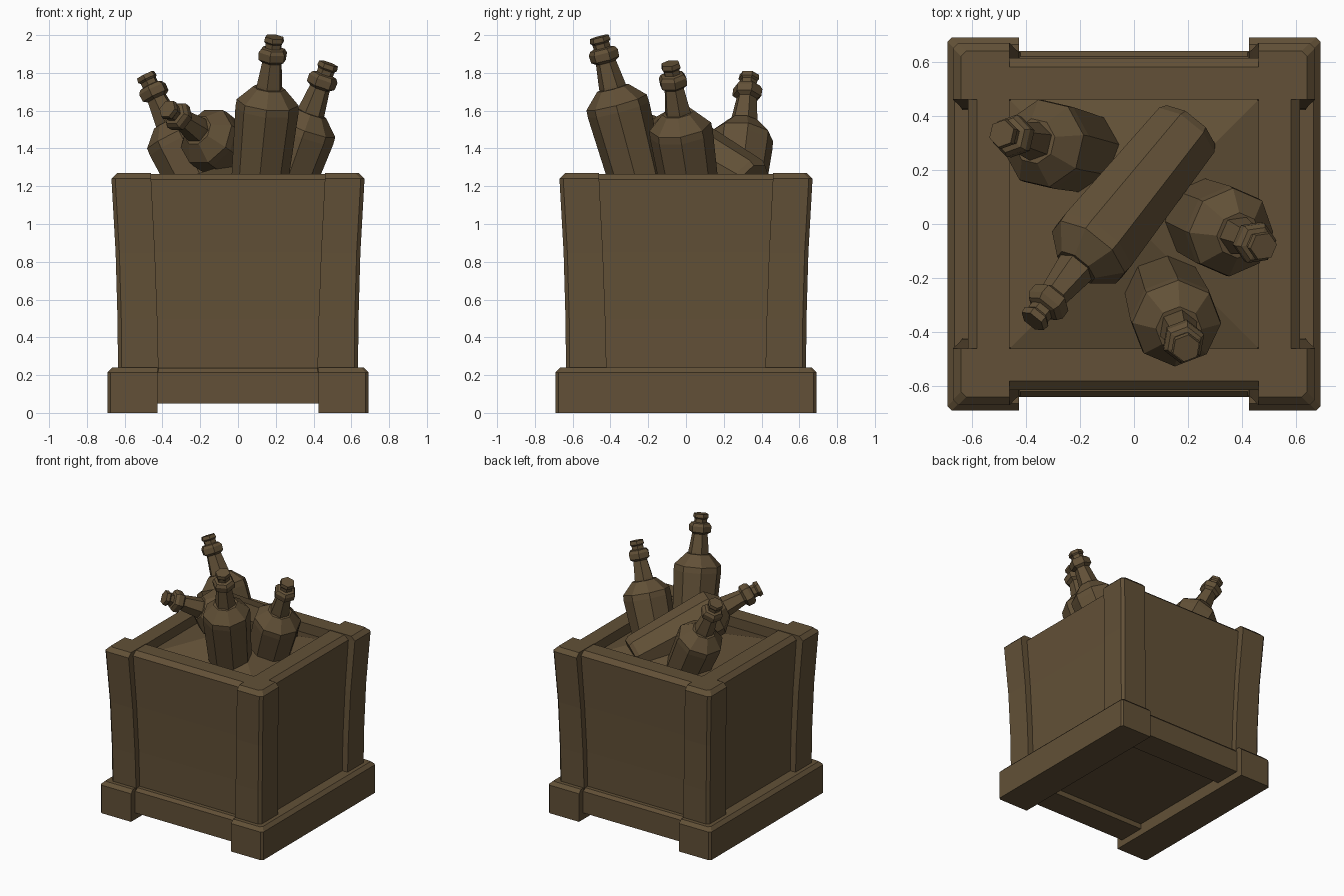
import bpy, bmesh, math
from mathutils import Vector, Matrix

if "Cube" in bpy.data.objects:
    bpy.data.objects.remove(bpy.data.objects["Cube"])

brown = bpy.data.materials.new("dark_brown")
brown.diffuse_color = (0.122, 0.081, 0.038, 1)
brown.use_nodes = True
brown.node_tree.nodes["Principled BSDF"].inputs["Base Color"].default_value = brown.diffuse_color


def loft(bm, rings):
    """Join rings of points with quads and close both ends."""
    loops = [[bm.verts.new(p) for p in r] for r in rings]
    for a, b in zip(loops, loops[1:]):
        n = len(a)
        for i in range(n):
            bm.faces.new((a[i], a[(i + 1) % n], b[(i + 1) % n], b[i]))
    bm.faces.new(loops[0][::-1])
    bm.faces.new(loops[-1])


def finish(name, bm, matrix=Matrix()):
    bmesh.ops.recalc_face_normals(bm, faces=bm.faces)
    me = bpy.data.meshes.new(name)
    bm.to_mesh(me)
    bm.free()
    me.materials.append(brown)
    ob = bpy.data.objects.new(name, me)
    ob.matrix_world = matrix
    bpy.context.collection.objects.link(ob)
    return ob


def rect(x0, x1, y0, y1, z):
    return [(x0, y0, z), (x1, y0, z), (x1, y1, z), (x0, y1, z)]


def square(h, z):
    return rect(-h, h, -h, h, z)


# crate walls, rim and the heaped filling inside
bm = bmesh.new()
loft(bm, [square(h, z) for h, z in (
    (0.59, 0.09), (0.592, 0.5), (0.60, 0.85), (0.615, 1.235), (0.58, 1.266),
    (0.46, 1.266), (0.46, 1.19), (0.01, 1.33))])
finish("crate_body", bm)


# flared corner posts with a chamfered outer corner
def post_ring(i, o, z, c=0.02):
    return [(i, i, z), (o, i, z), (o, o - c, z), (o - c, o, z), (i, o, z)]


for k in range(4):
    bm = bmesh.new()
    loft(bm, [post_ring(*r) for r in (
        (0.42, 0.635, 0.2), (0.427, 0.638, 0.5), (0.44, 0.648, 0.85),
        (0.46, 0.67, 1.24), (0.46, 0.64, 1.27))])
    finish(f"corner_post_{k + 1}", bm, Matrix.Rotation(k * math.pi / 2, 4, 'Z'))

# side skids and the raised front and back planks
for k, side in enumerate(("right", "left")):
    bm = bmesh.new()
    rings = []
    for o, z in ((0.69, 0), (0.69, 0.215), (0.665, 0.24)):
        c = 0.015
        rings.append([(0.425, -o, z), (o - c, -o, z), (o, c - o, z),
                      (o, o - c, z), (o - c, o, z), (0.425, o, z)])
    loft(bm, rings)
    finish(side + "_skid", bm, Matrix.Rotation(k * math.pi, 4, 'Z'))

for k, side in enumerate(("back", "front")):
    bm = bmesh.new()
    loft(bm, [rect(-0.44, 0.44, 0.43, y, z) for y, z in
              ((0.64, 0.05), (0.64, 0.215), (0.62, 0.237))])
    finish(side + "_plank", bm, Matrix.Rotation(k * math.pi, 4, 'Z'))


# bottles: eight-sided body, six-sided neck and cap, tip at the origin
def lathe(bm, profile, n, turn=0.0):
    loft(bm, [[(r * math.cos(turn + math.tau * i / n),
                r * math.sin(turn + math.tau * i / n), -s) for i in range(n)]
              for r, s in profile])


BODY = [(0.125, 1.0), (0.142, 0.97), (0.168, 0.40), (0.165, 0.36), (0.085, 0.28)]
NECK = [(0.075, 0.30), (0.072, 0.265), (0.055, 0.14), (0.078, 0.125), (0.080, 0.085),
        (0.066, 0.065), (0.046, 0.06), (0.046, 0.035), (0.056, 0.025), (0.052, 0.0)]

# tip position, axis direction
BOTTLES = {
    "tall_bottle": ((0.193, -0.46, 1.99), (0.075, -0.195, 0.73)),
    "lying_bottle": ((-0.375, -0.36, 1.61), (-0.58, -0.72, 0.41)),
    "right_bottle": ((0.48, -0.083, 1.85), (0.115, -0.05, 0.32)),
    "left_bottle": ((-0.49, 0.335, 1.79), (-0.15, 0.035, 0.31)),
}
for name, (tip, axis) in BOTTLES.items():
    bm = bmesh.new()
    lathe(bm, BODY, 8, math.pi / 8)
    lathe(bm, NECK, 6)
    rot = Vector(axis).to_track_quat('Z', 'Y').to_matrix().to_4x4()
    finish(name, bm, Matrix.Translation(tip) @ rot)
